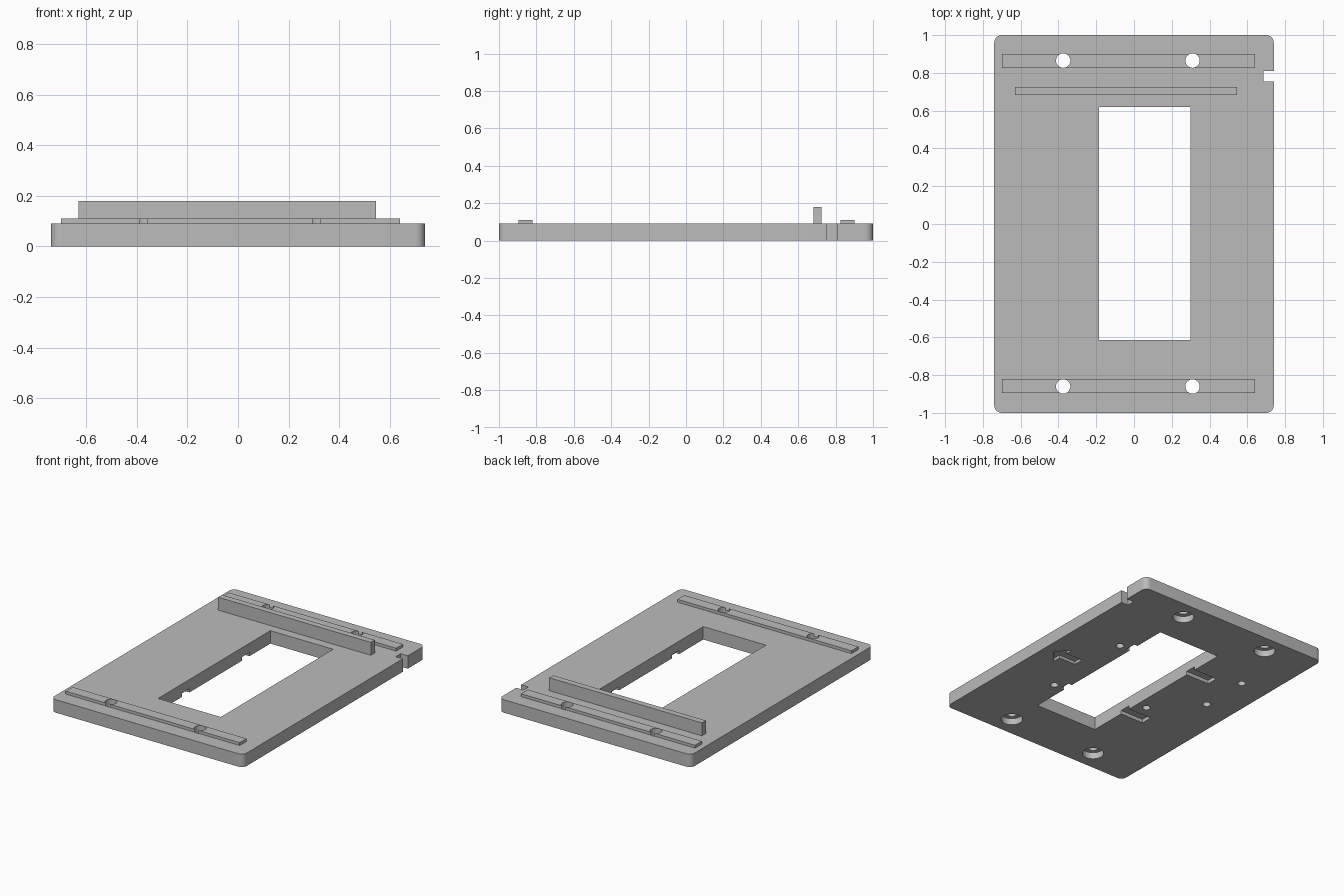
import bpy
import bmesh
from math import cos, sin, pi, radians

cube = bpy.data.objects.get("Cube")
if cube:
    bpy.data.objects.remove(cube, do_unlink=True)

THICK = 0.09

grey = bpy.data.materials.new("plain grey")
grey.use_nodes = True
grey.diffuse_color = (0.5, 0.5, 0.5, 1)
grey.node_tree.nodes["Principled BSDF"].inputs["Base Color"].default_value = (0.5, 0.5, 0.5, 1)


def prism(name, outline, z0, z1):
    """Extrude a flat outline from z0 to z1."""
    bm = bmesh.new()
    base = bm.faces.new([bm.verts.new((x, y, z0)) for x, y in outline])
    top = bmesh.ops.extrude_face_region(bm, geom=[base])["geom"]
    for v in top:
        if isinstance(v, bmesh.types.BMVert):
            v.co.z = z1
    bmesh.ops.recalc_face_normals(bm, faces=bm.faces)
    mesh = bpy.data.meshes.new(name)
    bm.to_mesh(mesh)
    bm.free()
    obj = bpy.data.objects.new(name, mesh)
    obj.data.materials.append(grey)
    bpy.context.collection.objects.link(obj)
    return obj


def box(name, x0, x1, y0, y1, z0, z1):
    return prism(name, [(x0, y0), (x1, y0), (x1, y1), (x0, y1)], z0, z1)


def cylinder(name, x, y, r, z0, z1, n=40):
    ring = [(x + r * cos(2 * pi * i / n), y + r * sin(2 * pi * i / n)) for i in range(n)]
    return prism(name, ring, z0, z1)


def rounded_rect(hx, hy, r, n=8):
    points = []
    for k, (sx, sy) in enumerate([(1, 1), (-1, 1), (-1, -1), (1, -1)]):
        for i in range(n + 1):
            a = pi / 2 * (k + i / n)
            points.append((sx * (hx - r) + r * cos(a), sy * (hy - r) + r * sin(a)))
    return points


def cut(obj, cutters):
    """Subtract each cutter from the object."""
    bpy.context.view_layer.objects.active = obj
    for c in cutters:
        c.hide_render = True
        mod = obj.modifiers.new("cut", "BOOLEAN")
        mod.operation = "DIFFERENCE"
        mod.solver = "EXACT"
        mod.object = c
        bpy.ops.object.modifier_apply(modifier=mod.name)


# Plate, raised strips and tall rib
plate = prism("base_plate", rounded_rect(0.74, 1.0, 0.04), 0, THICK)
back_strip = box("back_strip", -0.70, 0.64, 0.825, 0.90, THICK, 0.11)
front_strip = box("front_strip", -0.70, 0.64, -0.895, -0.82, THICK, 0.11)
rib = box("tall_rib", -0.63, 0.545, 0.682, 0.725, THICK, 0.18)

# Window and edge notch
cutters = [
    box("window_cutter", -0.185, 0.298, -0.615, 0.62, -0.1, 0.3),
    box("edge_notch_cutter", 0.685, 0.8, 0.755, 0.81, -0.1, 0.3),
]

# Clip recesses beside the window, open underneath
for y in (0.35, -0.31):
    cutters.append(box("long_recess_cutter", -0.366, -0.1, y - 0.04, y + 0.04, -0.1, 0.025))
    cutters.append(box("short_recess_cutter", 0.2, 0.325, y - 0.04, y + 0.04, -0.1, 0.025))

# Blind pilot holes underneath
for x, y in [(0.385, 0.317), (0.385, -0.343), (-0.26, -0.187), (-0.53, 0.098), (-0.53, 0.45)]:
    cutters.append(cylinder("pilot_cutter", x, y, 0.026, -0.1, 0.06, 24))

# Engraved direction arrow underneath
half = [(0.455, 0.035), (0.585, 0.035), (0.585, 0.09)]
arrow = half + [(0.665, 0)] + [(x, -y) for x, y in reversed(half)]
cutters.append(prism("arrow_cutter", [(x, y - 0.017) for x, y in arrow], -0.1, 0.02))

# Screw holes through plate and strips, counterbored underneath
screws = []
for x in (-0.375, 0.31):
    for y in (-0.86, 0.865):
        screws.append(cylinder("screw_cutter", x, y, 0.038, -0.1, 0.3))
        cutters.append(cylinder("counterbore_cutter", x, y, 0.069, -0.1, 0.045))

cut(plate, cutters + screws)
cut(back_strip, screws[1::2])
cut(front_strip, screws[0::2])

for c in cutters + screws:
    bpy.data.objects.remove(c, do_unlink=True)

# Smooth the rounded corners and holes, keep edges sharp
bpy.ops.object.select_all(action="DESELECT")
for obj in (plate, back_strip, front_strip):
    obj.select_set(True)
bpy.context.view_layer.objects.active = plate
bpy.ops.object.shade_smooth_by_angle(angle=radians(30))
